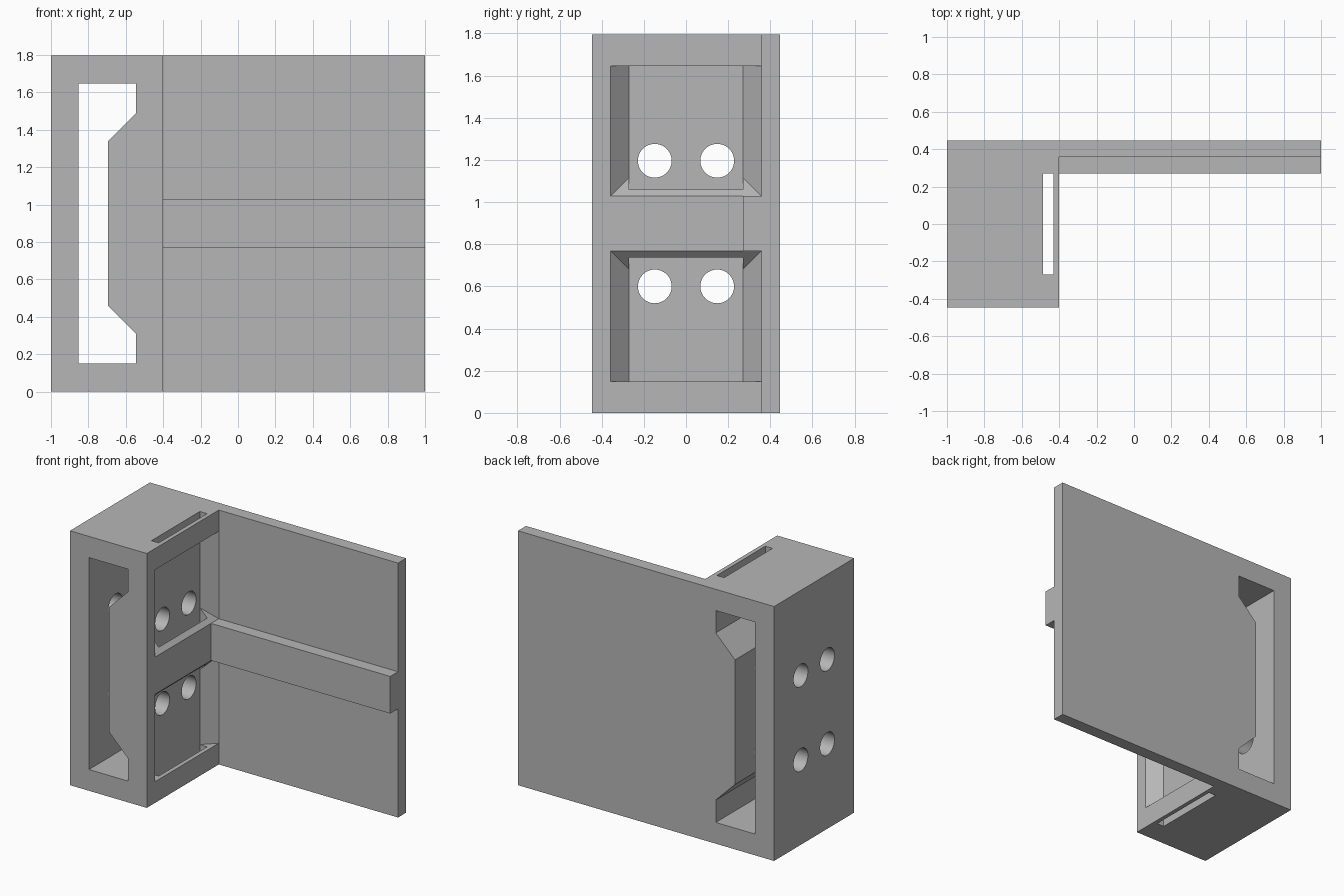
import bpy, bmesh
from mathutils import Matrix, Vector

cube = bpy.data.objects.get("Cube")
if cube:
    bpy.data.objects.remove(cube, do_unlink=True)

grey = bpy.data.materials.new("plain_grey")
grey.use_nodes = True
colour = (0.47, 0.47, 0.47, 1)
grey.diffuse_color = colour
grey.node_tree.nodes["Principled BSDF"].inputs["Base Color"].default_value = colour

H = 1.796                     # overall height
MID = H / 2
W = 0.446                     # half depth of the block
FACE = -0.4                   # recessed side of the block
PLATE = 0.357                 # front surface of the plate
INNER = 0.27                  # half width of the pocket floor
DEPTH = PLATE - INNER         # pocket depth, sides slope at 45 degrees
RIB = 0.131                   # half height of the rib
WALL = 0.15                   # top and bottom wall thickness


def add_object(name, bm):
    bmesh.ops.recalc_face_normals(bm, faces=bm.faces)
    mesh = bpy.data.meshes.new(name)
    bm.to_mesh(mesh)
    bm.free()
    mesh.materials.append(grey)
    obj = bpy.data.objects.new(name, mesh)
    bpy.context.collection.objects.link(obj)
    return obj


def prism(name, points, direction):
    bm = bmesh.new()
    face = bm.faces.new([bm.verts.new(p) for p in points])
    ext = bmesh.ops.extrude_face_region(bm, geom=[face])
    verts = [v for v in ext["geom"] if isinstance(v, bmesh.types.BMVert)]
    bmesh.ops.translate(bm, verts=verts, vec=Vector(direction))
    return add_object(name, bm)


def box(name, x0, x1, y0, y1, z0, z1):
    base = [(x0, y0, z0), (x1, y0, z0), (x1, y1, z0), (x0, y1, z0)]
    return prism(name, base, (0, 0, z1 - z0))


def pocket(side):
    # Tapered recess: slopes on both sides and next to the central bar
    bm = bmesh.new()
    outer = MID - WALL
    rings = []
    for x, y, z in ((FACE, PLATE, RIB), (FACE - DEPTH, INNER, RIB + DEPTH)):
        corners = ((-y, z), (y, z), (y, outer), (-y, outer))
        rings.append([bm.verts.new((x, a, MID + side * b)) for a, b in corners])
    for ring in rings:
        bm.faces.new(ring)
    for i in range(4):
        j = (i + 1) % 4
        bm.faces.new((rings[0][i], rings[0][j], rings[1][j], rings[1][i]))
    return add_object("pocket_cutter", bm)


def bolt_hole(y, z):
    bm = bmesh.new()
    bmesh.ops.create_cone(bm, cap_ends=True, segments=48, radius1=0.08,
                          radius2=0.08, depth=0.8,
                          matrix=Matrix.Translation((-0.84, y, z)) @ Matrix.Rotation(1.5707963, 4, 'Y'))
    return add_object("hole_cutter", bm)


def combine(target, tool, operation):
    tool.hide_render = True
    mod = target.modifiers.new(operation.lower(), 'BOOLEAN')
    mod.operation = operation
    mod.solver = 'EXACT'
    mod.object = tool
    bpy.context.view_layer.objects.active = target
    bpy.ops.object.modifier_apply(modifier=mod.name)
    bpy.data.objects.remove(tool, do_unlink=True)


# Block and plate as one L-shaped extrusion
outline = [(-1, -W), (FACE, -W), (FACE, PLATE), (1, PLATE), (1, W), (-1, W)]
body = prism("mounting_bracket", [(x, y, 0) for x, y in outline], (0, 0, H))

# Horizontal rib along the plate
combine(body, box("rib", FACE, 1, INNER, PLATE, MID - RIB, MID + RIB), 'UNION')

# Opening through the block, narrowed in the middle
half = [(-0.852, 0.748), (-0.545, 0.748), (-0.545, 0.59), (-0.695, 0.44)]
profile = half + [(x, -z) for x, z in reversed(half)]
combine(body, prism("opening_cutter", [(x, -1, MID + z) for x, z in profile], (0, 2, 0)), 'DIFFERENCE')

# Two mirrored pockets
for side in (-1, 1):
    combine(body, pocket(side), 'DIFFERENCE')

# Narrow vertical slot running through the whole height
combine(body, box("slot_cutter", FACE - DEPTH, -0.43, -INNER, INNER, -0.1, H + 0.1), 'DIFFERENCE')

# Four bolt holes
for y in (-0.148, 0.148):
    for z in (-0.298, 0.298):
        combine(body, bolt_hole(y, MID + z), 'DIFFERENCE')

# Smooth hole walls, crisp edges elsewhere
bpy.ops.object.select_all(action='DESELECT')
body.select_set(True)
bpy.context.view_layer.objects.active = body
bpy.ops.object.shade_smooth_by_angle(angle=0.5)
